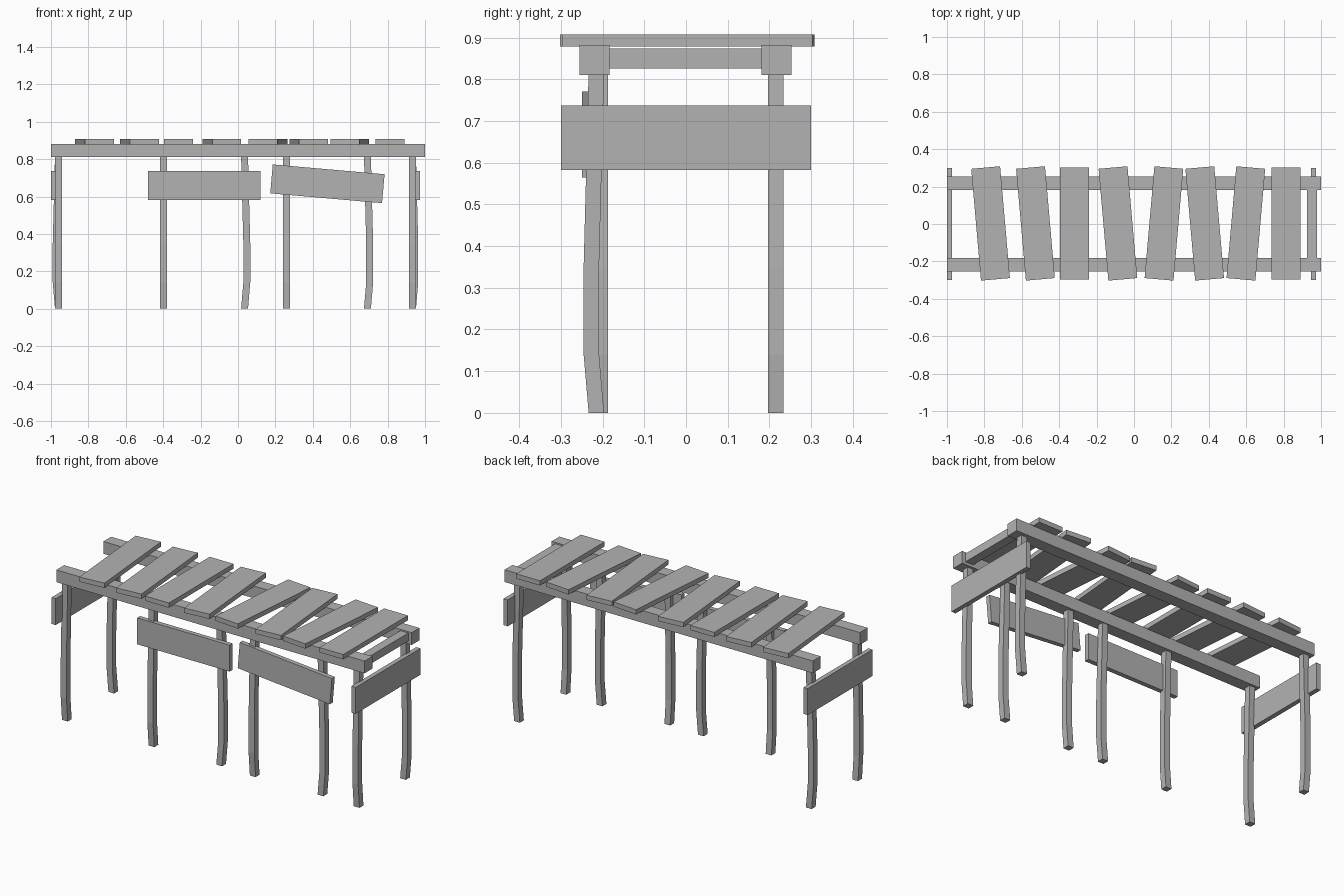
import bpy, bmesh
from math import radians

cube = bpy.data.objects.get("Cube")
if cube:
    bpy.data.objects.remove(cube, do_unlink=True)

# Single weathered grey colour
GREY = (0.45, 0.45, 0.45, 1)
grey = bpy.data.materials.new("plain grey")
grey.use_nodes = True
grey.diffuse_color = GREY
bsdf = next(n for n in grey.node_tree.nodes if n.type == 'BSDF_PRINCIPLED')
bsdf.inputs["Base Color"].default_value = GREY


def add_object(name, bm, location=(0, 0, 0), rotation=(0, 0, 0)):
    bmesh.ops.recalc_face_normals(bm, faces=bm.faces)
    mesh = bpy.data.meshes.new(name)
    bm.to_mesh(mesh)
    bm.free()
    mesh.materials.append(grey)
    ob = bpy.data.objects.new(name, mesh)
    ob.location = location
    ob.rotation_euler = rotation
    bpy.context.collection.objects.link(ob)
    return ob


def plank(name, center, size, rotation=(0, 0, 0)):
    bm = bmesh.new()
    bmesh.ops.create_cube(bm, size=1)
    bmesh.ops.scale(bm, vec=size, verts=bm.verts)
    return add_object(name, bm, center, rotation)


# Height and sideways offset along a slightly crooked post
POST_PROFILE = [(0, 0), (0.14, 0.012), (0.35, 0.012), (0.58, 0.006), (0.82, 0)]


def post(name, x, y, bend):
    """Square post that bows in the direction given by bend."""
    bm = bmesh.new()
    h = 0.0185
    rings = []
    for z, off in POST_PROFILE:
        rings.append([bm.verts.new((sx * h + bend[0] * off, sy * h + bend[1] * off, z))
                      for sx, sy in ((-1, -1), (1, -1), (1, 1), (-1, 1))])
    for low, high in zip(rings, rings[1:]):
        for i in range(4):
            j = (i + 1) % 4
            bm.faces.new((low[i], low[j], high[j], high[i]))
    bm.faces.new(rings[0][::-1])
    bm.faces.new(rings[-1])
    return add_object(name, bm, (x, y, 0))


# Long beams and the short cross rail
plank("front_beam", (0, -0.219, 0.846), (2, 0.072, 0.072))
plank("back_beam", (0, 0.217, 0.846), (2, 0.072, 0.072))
plank("cross_rail", (0.952, 0, 0.85), (0.052, 0.38, 0.048))

# Posts at the back corners bow outward along x
post("back_right_post", -0.96, 0.215, (-1, 0))
post("back_left_post", 0.933, 0.215, (1, 0))

# Front posts bow forward or to the side
for i, x in enumerate((-0.96, -0.398, 0.259, 0.933)):
    post(f"front_post_{i + 1}", x, -0.215, (0, -1))
for i, x in enumerate((0.035, 0.692)):
    post(f"front_side_bowed_post_{i + 1}", x, -0.206, (1, 0))

# Roof slats, some laid askew
SLATS = [(-0.767, 5), (-0.527, 5), (-0.318, 0), (-0.086, 5),
         (0.16, -5), (0.378, 5), (0.598, -5), (0.813, 0)]
for i, (x, angle) in enumerate(SLATS):
    plank(f"roof_slat_{i + 1}", (x, 0.003, 0.893), (0.155, 0.6, 0.028),
          (0, 0, radians(angle)))

# Side boards: two along the front, one at each end
plank("front_board_level", (-0.18, -0.2355, 0.66), (0.6, 0.027, 0.155))
plank("front_board_tilted", (0.478, -0.2355, 0.668), (0.6, 0.027, 0.155),
      (0, radians(5), 0))
for side, x in (("right", -0.9865), ("left", 0.96)):
    plank(f"end_board_{side}", (x, 0, 0.66), (0.027, 0.6, 0.155))
